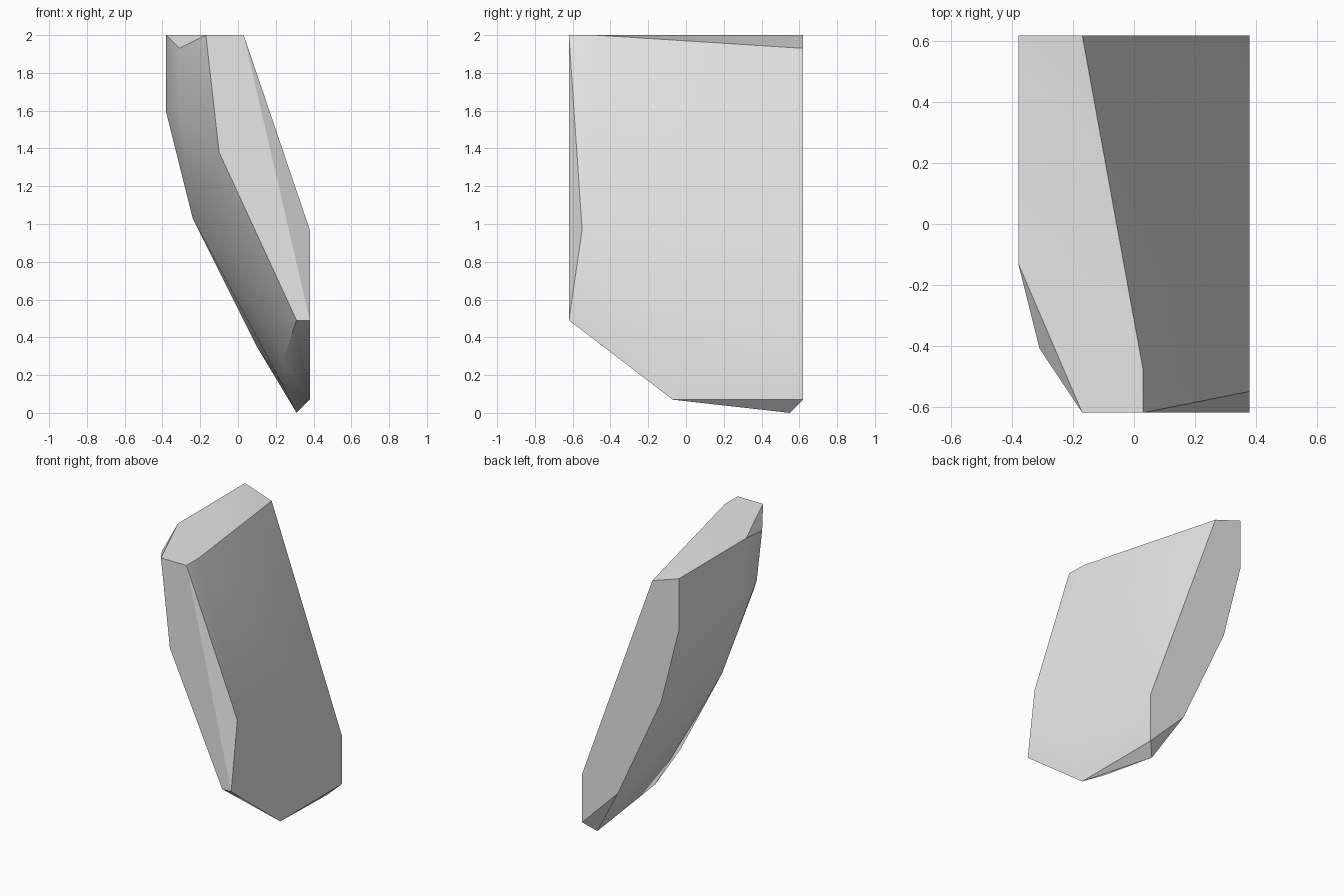
import bpy
import bmesh
import math

default_cube = bpy.data.objects.get("Cube")
if default_cube:
    bpy.data.objects.remove(default_cube, do_unlink=True)

HALF_WIDTH = 0.38
HALF_DEPTH = 0.62
TOP = 2.0


def make_material(name, colour):
    material = bpy.data.materials.new(name)
    material.use_nodes = True
    material.diffuse_color = colour
    shader = material.node_tree.nodes["Principled BSDF"]
    shader.inputs["Base Color"].default_value = colour
    return material


def add_corners(mesh, corners):
    for corner in corners:
        mesh.verts.new(corner)


# Flat front outline (x, z)
front_outline = [(-0.17, TOP), (0.03, TOP), (HALF_WIDTH, 0.49),
                 (0.31, 0.49), (-0.1, 1.38)]

# Flat back outline (x, z)
back_outline = [(-HALF_WIDTH, TOP), (-0.17, 1.93), (HALF_WIDTH, 0.415),
                (HALF_WIDTH, 0.07), (0.1, 0.35), (-0.24, 1.09),
                (-HALF_WIDTH, 1.64)]

# Chipped corners between the two ends
top_chips = [(-HALF_WIDTH, -0.13, TOP), (-0.31, -0.41, 1.93), (0.03, -0.48, TOP)]
left_chips = [(-HALF_WIDTH, -0.1, 1.59), (-0.31, -0.35, 1.6), (-0.24, -0.06, 1.03)]
right_chips = [(HALF_WIDTH, -0.55, 0.97), (HALF_WIDTH, -0.07, 0.07)]
bottom_chips = [(0.24, -0.28, 0.28), (0.24, 0.0, 0.14), (0.31, 0.55, 0.0)]

# Leaning stone slab, wrapped around all the corners
bm = bmesh.new()
add_corners(bm, [(x, -HALF_DEPTH, z) for x, z in front_outline])
add_corners(bm, [(x, HALF_DEPTH, z) for x, z in back_outline])
for chips in (top_chips, left_chips, right_chips, bottom_chips):
    add_corners(bm, chips)
hull = bmesh.ops.convex_hull(bm, input=bm.verts[:])
loose = [v for v in bm.verts if not v.link_faces]
bmesh.ops.delete(bm, geom=loose, context="VERTS")
bmesh.ops.dissolve_limit(bm, angle_limit=math.radians(0.5),
                         verts=bm.verts[:], edges=bm.edges[:])
bmesh.ops.recalc_face_normals(bm, faces=bm.faces[:])

slab_mesh = bpy.data.meshes.new("stone_slab")
bm.to_mesh(slab_mesh)
bm.free()
slab_mesh.materials.append(make_material("light grey stone", (0.8, 0.8, 0.8, 1.0)))
slab = bpy.data.objects.new("stone_slab", slab_mesh)
bpy.context.collection.objects.link(slab)

# Soft broad sides, crisp rims and flat front facets
bpy.context.view_layer.objects.active = slab
slab.select_set(True)
bpy.ops.object.shade_smooth_by_angle(angle=math.radians(30))
for polygon in slab_mesh.polygons:
    if polygon.normal.y < -0.85:
        polygon.use_smooth = False
